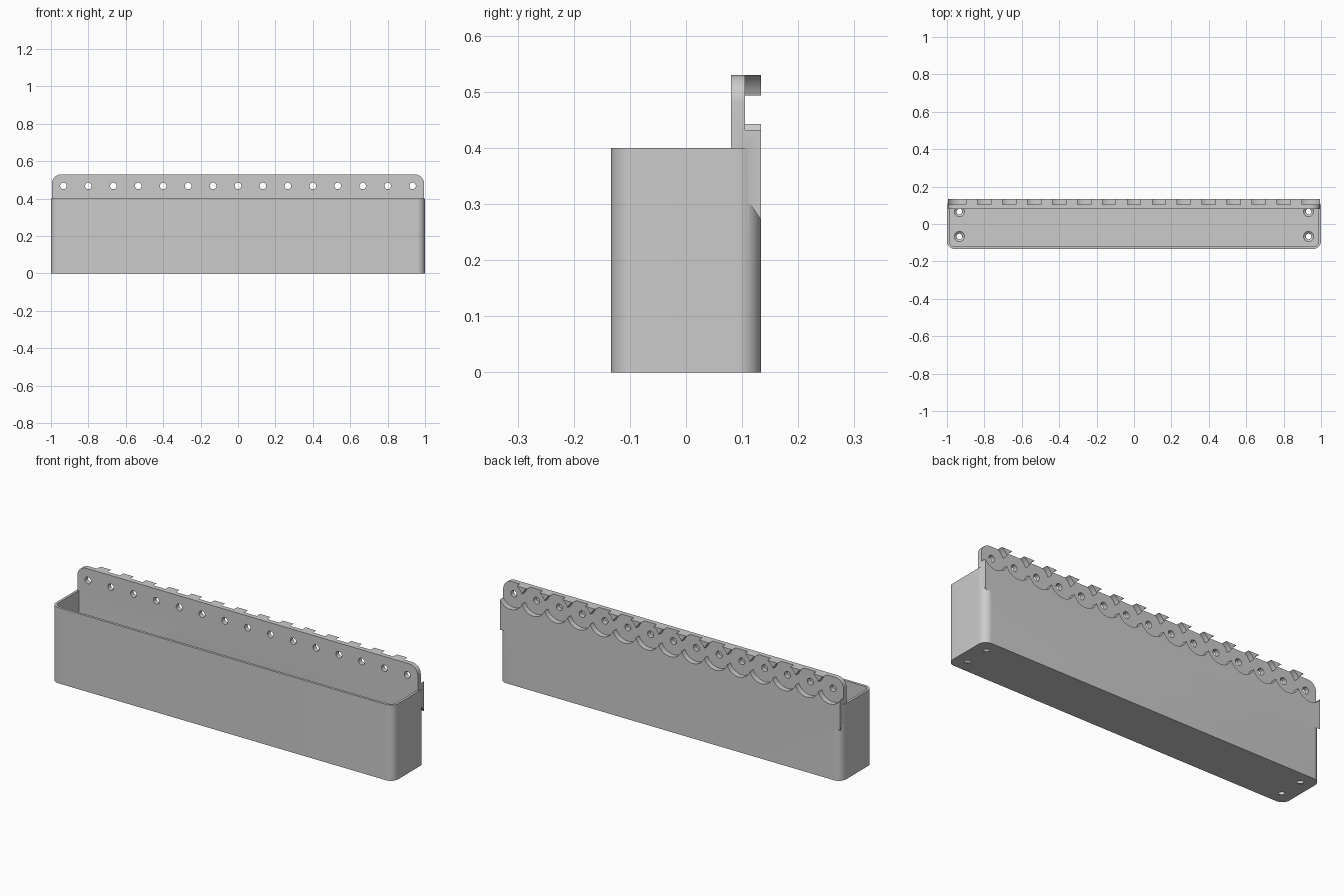
import bpy, bmesh, math
from mathutils import Vector

if "Cube" in bpy.data.objects:
    bpy.data.objects.remove(bpy.data.objects["Cube"], do_unlink=True)

COUNT = 15
PITCH = 2 / COUNT
SLOTS = [(i - (COUNT - 1) / 2) * PITCH for i in range(COUNT)]
DEPTH = PITCH          # half depth of the bin
RIM = 0.4
TOP = 0.53
HOLE_Z = 0.468
PLATE_FRONT = 0.08
PLATE_MID = 0.105

grey = bpy.data.materials.new("light grey plastic")
grey.use_nodes = True
grey.diffuse_color = (0.6, 0.6, 0.6, 1)
grey.node_tree.nodes["Principled BSDF"].inputs["Base Color"].default_value = (0.6, 0.6, 0.6, 1)


def rounded_rect(u0, u1, v0, v1, r_low, r_high, steps=12):
    """Outline of a rectangle with separate radii for its low-v and high-v corners."""
    pts = []
    corners = [(u1, v0, -90, r_low), (u1, v1, 0, r_high), (u0, v1, 90, r_high), (u0, v0, 180, r_low)]
    for u, v, start, r in corners:
        if r == 0:
            pts.append((u, v))
            continue
        cu = u - r if u == u1 else u + r
        cv = v - r if v == v1 else v + r
        for k in range(steps + 1):
            a = math.radians(start + 90 * k / steps)
            pts.append((cu + r * math.cos(a), cv + r * math.sin(a)))
    return pts


def circle(cu, cv, r, n=48):
    return [(cu + r * math.cos(2 * math.pi * k / n), cv + r * math.sin(2 * math.pi * k / n))
            for k in range(n)]


def prism(name, outlines, axis, low, high, high_outlines=None):
    """Extrude (or loft) closed outlines along y or z."""
    def place(p, h):
        return Vector((p[0], h, p[1])) if axis == "y" else Vector((p[0], p[1], h))
    bm = bmesh.new()
    for first, second in zip(outlines, high_outlines or outlines):
        a = [bm.verts.new(place(p, low)) for p in first]
        b = [bm.verts.new(place(p, high)) for p in second]
        bm.faces.new(a[::-1])
        bm.faces.new(b)
        for i in range(len(a)):
            j = (i + 1) % len(a)
            bm.faces.new((a[i], a[j], b[j], b[i]))
    bmesh.ops.recalc_face_normals(bm, faces=bm.faces)
    mesh = bpy.data.meshes.new(name)
    bm.to_mesh(mesh)
    bm.free()
    mesh.materials.append(grey)
    obj = bpy.data.objects.new(name, mesh)
    bpy.context.collection.objects.link(obj)
    return obj


def combine(target, tool, operation):
    """Apply a boolean and remove the tool object."""
    tool.hide_render = True
    mod = target.modifiers.new(tool.name, "BOOLEAN")
    mod.operation = operation
    mod.solver = "EXACT"
    mod.object = tool
    bpy.context.view_layer.objects.active = target
    bpy.ops.object.modifier_apply(modifier=mod.name)
    bpy.data.objects.remove(tool, do_unlink=True)


# Bin body
wall_bin = prism("wall_bin", [rounded_rect(-1, 1, -DEPTH, DEPTH, 0.042, 0.042)], "z", 0, RIM)

# Mounting plate with rounded top corners and a sloped underside
plate = prism("mounting_plate", [rounded_rect(-0.995, 0.995, 0.273, TOP, 0, 0.05)],
              "y", PLATE_FRONT, DEPTH)
for v in plate.data.vertices:
    if v.co.z < 0.3 and v.co.y < 0.1:
        v.co.z += 0.074
combine(wall_bin, plate, "UNION")

# Open cavity
cavity = prism("cavity", [rounded_rect(-0.987, 0.987, 0.013 - DEPTH, PLATE_FRONT, 0.03, 0)],
               "z", 0.013, 0.6)
combine(wall_bin, cavity, "DIFFERENCE")

# Round pockets in the back, leaving hooks and scallops between them
for part in (0, 1):
    pockets = prism("pockets", [circle(x, HOLE_Z, 0.0715, 64) for x in SLOTS[part::2]],
                    "y", PLATE_MID, 0.2)
    combine(wall_bin, pockets, "DIFFERENCE")

# Bolt holes through the plate
combine(wall_bin, prism("bolt_holes", [circle(x, HOLE_Z, 0.0175, 32) for x in SLOTS],
                        "y", 0, 0.2), "DIFFERENCE")

# Countersunk screw holes in the floor
corners = [(x, y) for x in (SLOTS[0], SLOTS[-1]) for y in (-PITCH / 2, PITCH / 2)]
combine(wall_bin, prism("screw_holes", [circle(x, y, 0.015, 32) for x, y in corners],
                        "z", -0.05, 0.05), "DIFFERENCE")
combine(wall_bin, prism("countersinks", [circle(x, y, 0.014, 32) for x, y in corners],
                        "z", 0.002, 0.016, [circle(x, y, 0.031, 32) for x, y in corners]),
        "DIFFERENCE")

# Smooth rounded surfaces, keep the edges crisp
bpy.ops.object.select_all(action="DESELECT")
wall_bin.select_set(True)
bpy.context.view_layer.objects.active = wall_bin
bpy.ops.object.shade_smooth_by_angle(angle=math.radians(30))
